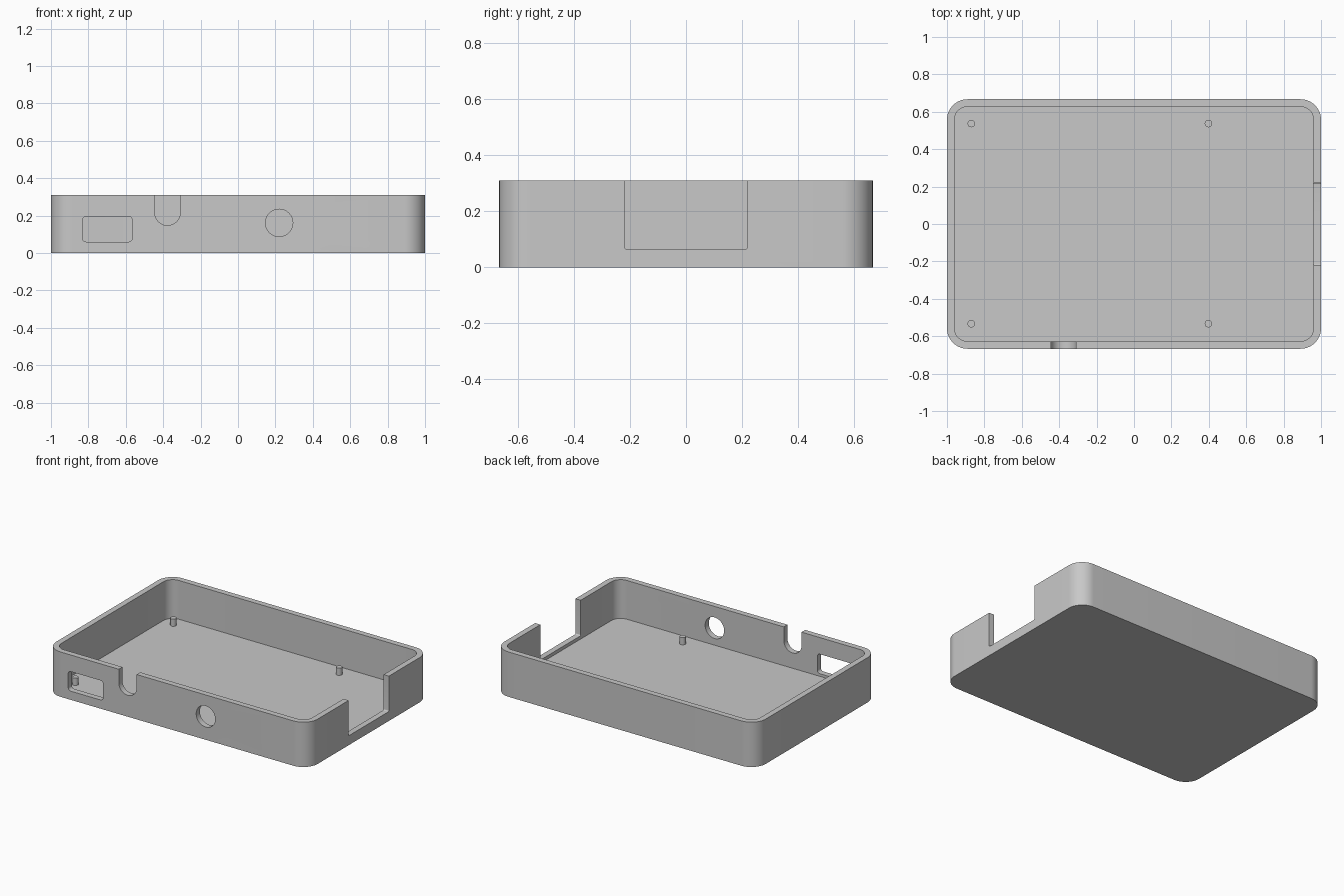
import bpy
import bmesh
from math import cos, sin, pi
from mathutils import Vector

cube = bpy.data.objects.get("Cube")
if cube:
    bpy.data.objects.remove(cube, do_unlink=True)

# Main dimensions
HALF_X, HALF_Y, HEIGHT = 1.0, 0.667, 0.31
WALL, FLOOR, CORNER = 0.04, 0.042, 0.11

grey = bpy.data.materials.new("light_grey")
grey.use_nodes = True
COLOUR = (0.58, 0.58, 0.58, 1)
grey.diffuse_color = COLOUR
grey.node_tree.nodes["Principled BSDF"].inputs["Base Color"].default_value = COLOUR


def rounded_rect(u0, u1, v0, v1, radius, steps=16):
    """Counter-clockwise outline of a rectangle with round corners."""
    centres = [(u1 - radius, v1 - radius), (u0 + radius, v1 - radius),
               (u0 + radius, v0 + radius), (u1 - radius, v0 + radius)]
    return [(cu + radius * cos((k + i / steps) * pi / 2),
             cv + radius * sin((k + i / steps) * pi / 2))
            for k, (cu, cv) in enumerate(centres) for i in range(steps + 1)]


def circle(u, v, radius, steps=48):
    return [(u + radius * cos(2 * pi * i / steps),
             v + radius * sin(2 * pi * i / steps)) for i in range(steps)]


def prism(name, outline, axis, start, end):
    """Extrude an outline along x, y or z."""
    place = {"x": lambda u, v, w: (w, u, v),
             "y": lambda u, v, w: (u, w, v),
             "z": lambda u, v, w: (u, v, w)}[axis]
    bm = bmesh.new()
    face = bm.faces.new([bm.verts.new(place(u, v, start)) for u, v in outline])
    grown = bmesh.ops.extrude_face_region(bm, geom=[face])["geom"]
    tops = [g for g in grown if isinstance(g, bmesh.types.BMVert)]
    bmesh.ops.translate(bm, verts=tops,
                        vec=Vector(place(0, 0, end - start)))
    bmesh.ops.remove_doubles(bm, verts=bm.verts, dist=1e-5)
    bmesh.ops.recalc_face_normals(bm, faces=bm.faces)
    mesh = bpy.data.meshes.new(name)
    bm.to_mesh(mesh)
    bm.free()
    mesh.materials.append(grey)
    obj = bpy.data.objects.new(name, mesh)
    bpy.context.collection.objects.link(obj)
    return obj


def activate(obj):
    bpy.ops.object.select_all(action="DESELECT")
    obj.select_set(True)
    bpy.context.view_layer.objects.active = obj


def cut(target, cutter):
    cutter.hide_render = True
    mod = target.modifiers.new("cut", "BOOLEAN")
    mod.operation = "DIFFERENCE"
    mod.solver = "EXACT"
    mod.object = cutter
    activate(target)
    bpy.ops.object.modifier_apply(modifier=mod.name)
    bpy.data.objects.remove(cutter, do_unlink=True)


def smooth(obj):
    activate(obj)
    bpy.ops.object.shade_smooth_by_angle(angle=pi / 6)


# Open tray with rounded corners
tray = prism("tray", rounded_rect(-HALF_X, HALF_X, -HALF_Y, HALF_Y, CORNER),
             "z", 0, HEIGHT)
inner_x, inner_y = HALF_X - WALL, HALF_Y - WALL
cut(tray, prism("cavity", rounded_rect(-inner_x, inner_x, -inner_y, inner_y,
                                       CORNER - WALL), "z", FLOOR, 0.5))

# Front wall openings: port, cable slot and round socket
front = (-0.8, -0.56)
cut(tray, prism("port_cutter", rounded_rect(-0.832, -0.565, 0.06, 0.195, 0.02, 8),
                "y", *front))
cut(tray, prism("slot_cutter", rounded_rect(-0.445, -0.309, 0.148, 0.6, 0.0679),
                "y", *front))
cut(tray, prism("socket_cutter", circle(0.22, 0.161, 0.073), "y", *front))

# Wide notch in the end wall
cut(tray, prism("notch_cutter", rounded_rect(-0.22, 0.22, 0.065, 0.6, 0.008, 6),
                "x", 0.85, 1.2))
smooth(tray)

# Locating pegs on the floor
for side, x in (("right", -0.87), ("left", 0.398)):
    for end, y in (("front", -0.533), ("back", 0.537)):
        smooth(prism(f"peg_{end}_{side}", circle(x, y, 0.02, 24),
                     "z", FLOOR - 0.01, 0.092))
